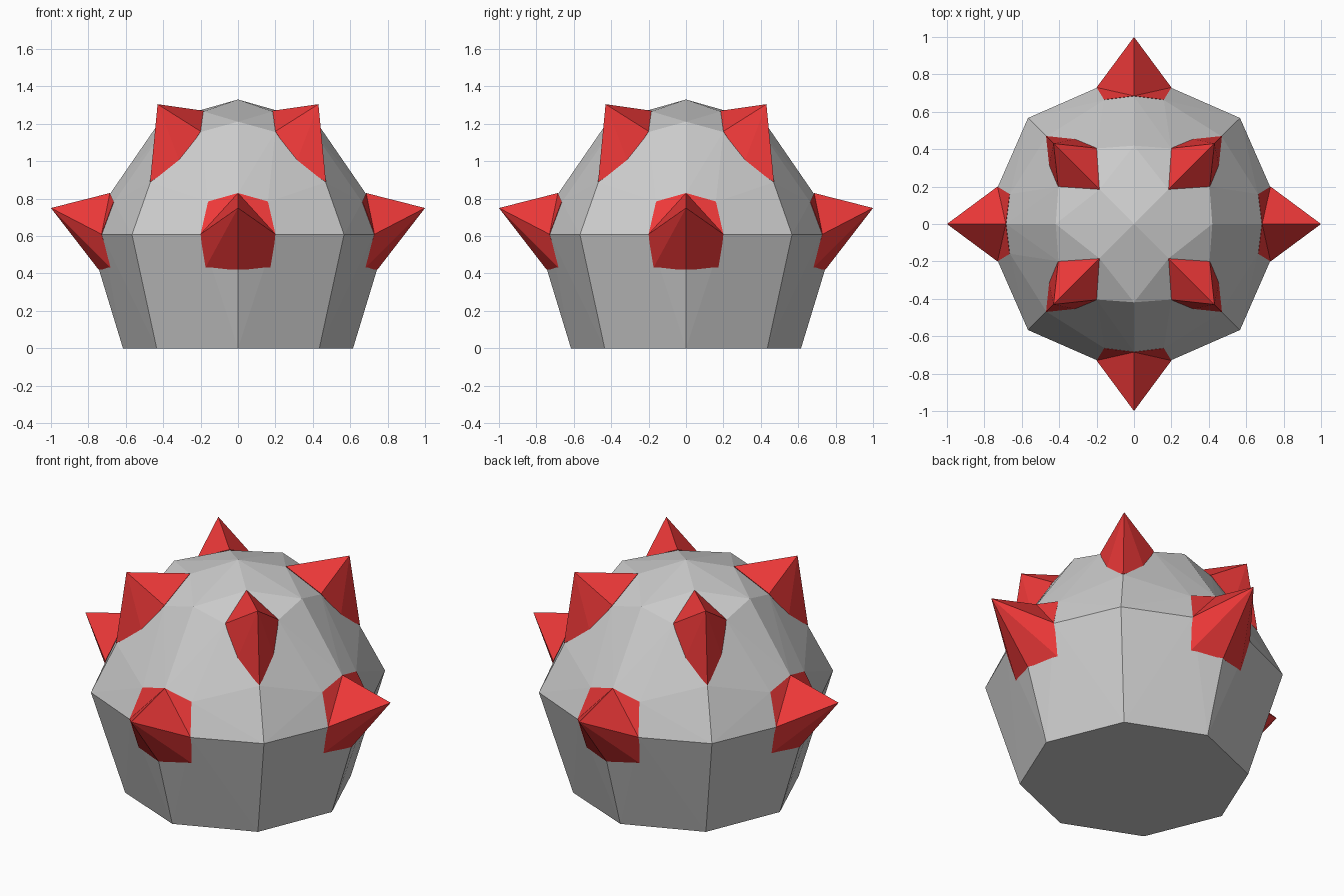
import bpy, bmesh
from math import cos, sin, pi
from mathutils import Vector, Matrix

if "Cube" in bpy.data.objects:
    bpy.data.objects.remove(bpy.data.objects["Cube"])

red = bpy.data.materials.new("spike_red")
red.diffuse_color = (0.85, 0.04, 0.04, 1)
red.use_nodes = True
red.node_tree.nodes["Principled BSDF"].inputs["Base Color"].default_value = red.diffuse_color


def finish(name, bm, mat=None):
    bmesh.ops.recalc_face_normals(bm, faces=bm.faces[:])
    me = bpy.data.meshes.new(name)
    bm.to_mesh(me)
    bm.free()
    ob = bpy.data.objects.new(name, me)
    bpy.context.collection.objects.link(ob)
    if mat:
        me.materials.append(mat)
    return ob


def mirrored(right, bottom, top):
    # closed loop: bottom centre, right side upward, top centre, left side down
    left = [(-x, y, z) for x, y, z in reversed(right)]
    return [Vector(p) for p in [bottom, *right, top, *left]]


# Spike outlines, both drawn on the front (-y) side
side_ring = mirrored([(.18, -.67, .42), (.20, -.73, .61), (.16, -.665, .785)],
                     (0, -.745, .42), (0, -.685, .83))
side_tip = Vector((0, -1, .75))

# Upper spike sits on a diagonal, so turn its points to the front first
to_front = Matrix.Rotation(-pi / 4, 3, 'Z')
diag = [to_front @ Vector(p) for p in
        [(.47, -.47, .89), (.455, -.31, .99), (.405, -.20, 1.16), (.185, -.185, 1.27)]]
upper_ring = mirrored([(abs(p.x), p.y, p.z) for p in diag[1:3]],
                      (0, diag[0].y, .89), (0, diag[3].y, 1.27))
upper_tip = Vector((0, -.608, 1.305))


def spike(name, ring, tip, turn, flush):
    rot = Matrix.Rotation(turn, 3, 'Z')
    bm = bmesh.new()
    vs = [bm.verts.new(rot @ p) for p in ring]
    apex = bm.verts.new(rot @ tip)
    outer = [i for i in range(len(vs)) if i not in flush]
    for a, b in zip(outer, outer[1:] + outer[:1]):
        bm.faces.new((vs[a], vs[b], apex))
    # flat coloured corners beside the spike
    for i in flush:
        bm.faces.new((vs[i - 1], vs[i], vs[i + 1]))
    # closed underside, sunk slightly into the body
    mid = sum((v.co for v in vs), Vector()) / len(vs)
    core = bm.verts.new(mid * 0.85)
    for a, b in zip(vs, vs[1:] + vs[:1]):
        bm.faces.new((b, a, core))
    finish(name, bm, red)
    return [v for v in (rot @ p for p in ring)]


# Four side spikes and four upper spikes
points = []
for k in range(4):
    points += spike(f"side_spike_{k}", side_ring, side_tip, k * pi / 2, (3, 5))
    points += spike(f"upper_spike_{k}", upper_ring, upper_tip, k * pi / 2 + pi / 4, ())

# Faceted body: octagon foot, wide corners, crown, wrapped around the spike roots
points += [Vector((.615 * cos(k * pi / 4), .615 * sin(k * pi / 4), 0)) for k in range(8)]
for k in range(4):
    a, d = k * pi / 2, k * pi / 2 + pi / 4
    points.append(Vector((.42 * cos(a), .42 * sin(a), 1.215)))
    points.append(Vector((.804 * cos(d), .804 * sin(d), .61)))
points.append(Vector((0, 0, 1.33)))

bm = bmesh.new()
for p in points:
    # spike roots lie a hair below the coloured corners
    bm.verts.new(p * 0.997 if 0 < p.z < 1.3 else p)
hull = bmesh.ops.convex_hull(bm, input=bm.verts[:])
loose = [v for v in bm.verts if not v.link_faces]
bmesh.ops.delete(bm, geom=loose, context='VERTS')
finish("body", bm)
